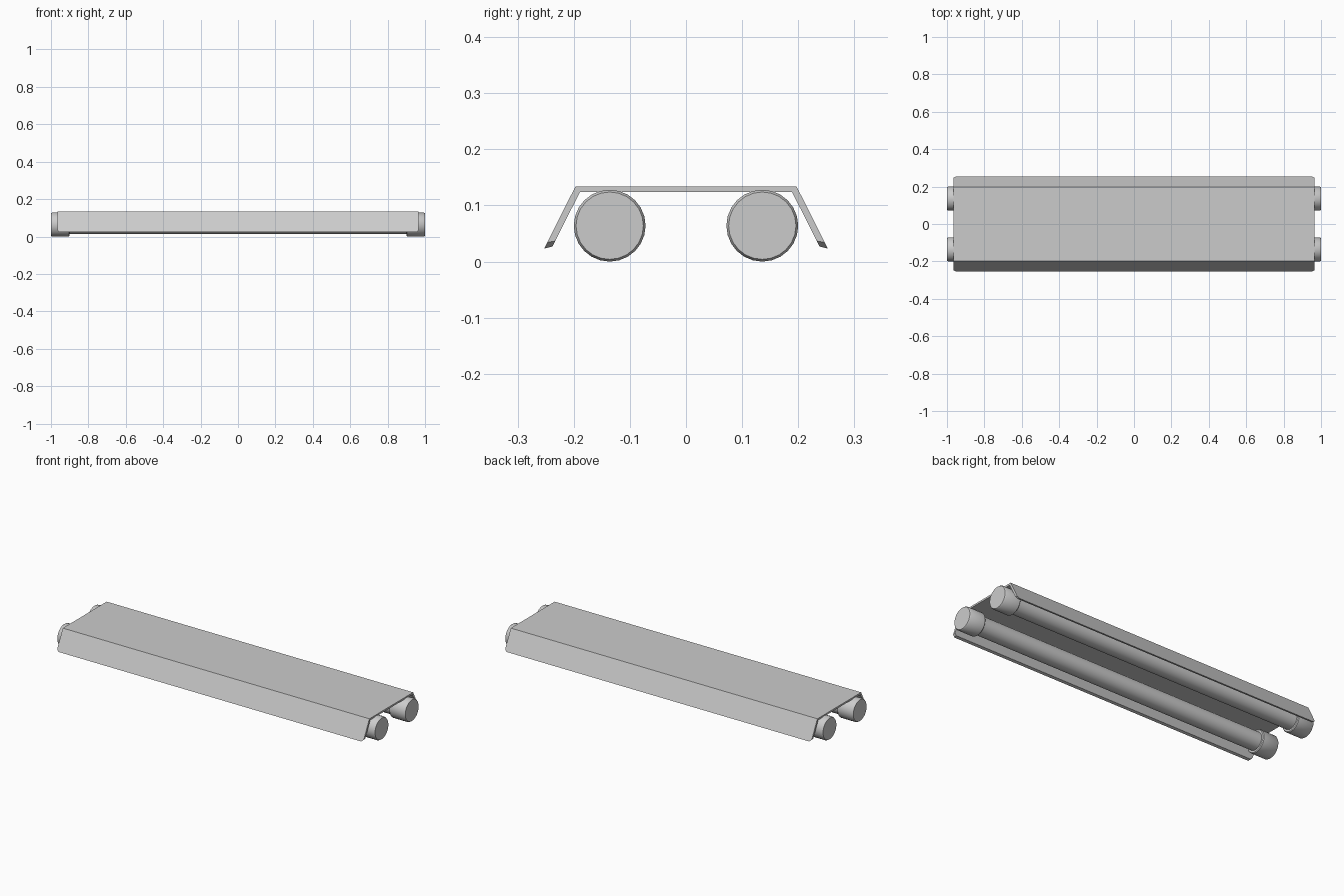
import bpy, bmesh, math
from mathutils import Vector

if "Cube" in bpy.data.objects:
    bpy.data.objects.remove(bpy.data.objects["Cube"])

CY, CZ, SIDES = 0.136, 0.064, 24


def finish(name, bm, smooth=False):
    bmesh.ops.recalc_face_normals(bm, faces=bm.faces)
    me = bpy.data.meshes.new(name)
    bm.to_mesh(me)
    bm.free()
    ob = bpy.data.objects.new(name, me)
    bpy.context.collection.objects.link(ob)
    if smooth:
        bpy.context.view_layer.objects.active = ob
        ob.select_set(True)
        bpy.ops.object.shade_smooth_by_angle(angle=math.radians(35))
        ob.select_set(False)
    return ob


def lathe_x(name, profile, y):
    """Revolve (x, radius) points around the tube axis and close both ends."""
    bm = bmesh.new()
    rings = []
    for x, r in profile:
        rings.append([bm.verts.new((x, y + r * math.sin(math.tau * i / SIDES),
                                    CZ - r * math.cos(math.tau * i / SIDES)))
                      for i in range(SIDES)])
    for a, b in zip(rings, rings[1:]):
        for i in range(SIDES):
            j = (i + 1) % SIDES
            bm.faces.new((a[i], a[j], b[j], b[i]))
    bm.faces.new(rings[0])
    bm.faces.new(rings[-1])
    return finish(name, bm, True)


# Two tubes with a chamfered cap on each end
for side, y in (("front", -CY), ("back", CY)):
    lathe_x(side + "_tube", [(-0.91, 0.05), (0.91, 0.05)], y)
    for end, s in (("left", -1), ("right", 1)):
        lathe_x(f"{side}_{end}_cap",
                [(s * 0.90, 0.06), (s * 0.904, 0.064),
                 (s * 0.994, 0.064), (s, 0.060)], y)

# Folded sheet reflector with clipped flap corners
L, CLIP = 0.965, 0.012
outer = [Vector((0.197, 0.134)), Vector((0.253, 0.023))]
inner = [Vector((0.189, 0.124)), Vector((0.238, 0.027))]
bm = bmesh.new()


def row(x, pts, t):
    p = pts[1].lerp(pts[0], t)
    half = [pts[0], p]
    return [bm.verts.new((x, -half[1].x, half[1].y)), bm.verts.new((x, -half[0].x, half[0].y)),
            bm.verts.new((x, half[0].x, half[0].y)), bm.verts.new((x, half[1].x, half[1].y))]


rows = []
for x, t in ((-L, 0.1), (-L + CLIP, 0), (L - CLIP, 0), (L, 0.1)):
    # the fold lines run straight to the sheet end, only the lip is clipped
    rows.append((row(x, outer, t), row(x, inner, t)))
for (o1, i1), (o2, i2) in zip(rows, rows[1:]):
    for k in range(3):
        bm.faces.new((o1[k], o1[k + 1], o2[k + 1], o2[k]))
        bm.faces.new((i1[k], i1[k + 1], i2[k + 1], i2[k]))
    for k in (0, 3):
        bm.faces.new((o1[k], o2[k], i2[k], i1[k]))
for o, i in (rows[0], rows[-1]):
    for k in range(3):
        bm.faces.new((o[k], o[k + 1], i[k + 1], i[k]))
bmesh.ops.dissolve_limit(bm, angle_limit=0.01, verts=bm.verts, edges=bm.edges)
finish("reflector", bm)
